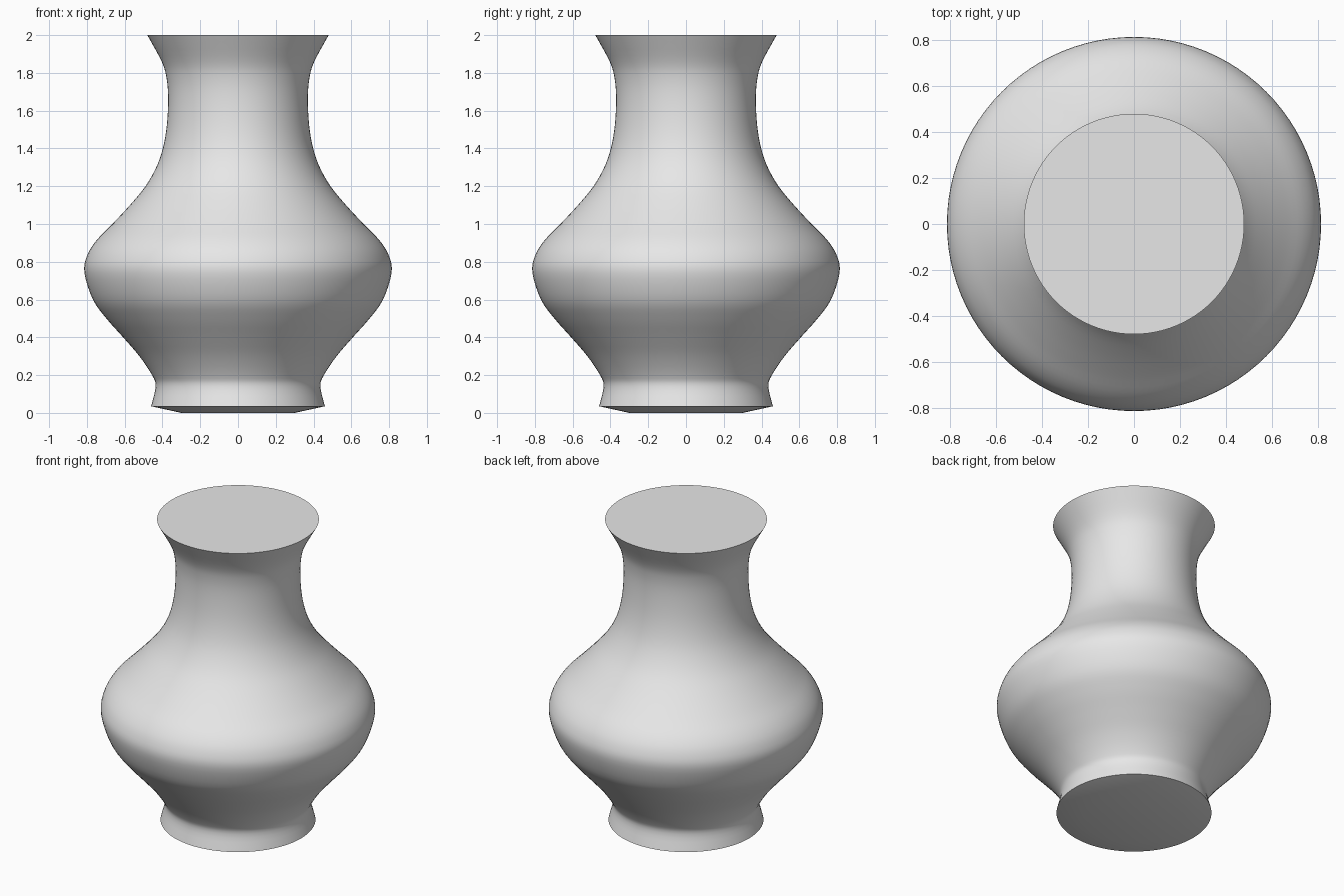
import bpy
import bmesh
import math
from mathutils import Vector

cube = bpy.data.objects.get("Cube")
if cube:
    bpy.data.objects.remove(cube, do_unlink=True)

SIDES = 96
STEPS = 4

# Wall profile from foot to lip, as (radius, height)
WALL = [Vector(p) for p in (
    (0.46, 0.035), (0.436, 0.14), (0.455, 0.2), (0.522, 0.3), (0.608, 0.4),
    (0.697, 0.5), (0.768, 0.6), (0.813, 0.74), (0.8, 0.83), (0.752, 0.91),
    (0.665, 1.0), (0.572, 1.1), (0.49, 1.2), (0.433, 1.3), (0.398, 1.4),
    (0.377, 1.52), (0.37, 1.66), (0.378, 1.77), (0.404, 1.86), (0.48, 2.0))]


def smooth_profile(points, steps):
    """Spline through all the points."""
    ends = [2 * points[0] - points[1]] + points + [2 * points[-1] - points[-2]]
    result = []
    for a, b, c, d in zip(ends, ends[1:], ends[2:], ends[3:]):
        for i in range(steps):
            t = i / steps
            result.append(b + (c - a) * t / 2
                          + (2 * a - 5 * b + 4 * c - d) * t * t / 2
                          + (3 * b - a - 3 * c + d) * t ** 3 / 2)
    return result + [points[-1]]


def material(name, colour):
    mat = bpy.data.materials.new(name)
    mat.use_nodes = True
    mat.diffuse_color = colour
    for node in mat.node_tree.nodes:
        if node.type == 'BSDF_PRINCIPLED':
            node.inputs["Base Color"].default_value = colour
    return mat


# Chamfered base below the foot, then the wall
profile = [Vector((0.3, 0.0))] + smooth_profile(WALL, STEPS)

# Revolve the profile and close both ends
bm = bmesh.new()
rings = []
for r, z in profile:
    rings.append([bm.verts.new((r * math.cos(math.tau * i / SIDES),
                                r * math.sin(math.tau * i / SIDES), z))
                  for i in range(SIDES)])
for low, high in zip(rings, rings[1:]):
    for i in range(SIDES):
        j = (i + 1) % SIDES
        bm.faces.new((low[i], low[j], high[j], high[i]))
bm.faces.new(rings[0][::-1])
bm.faces.new(rings[-1])

mesh = bpy.data.meshes.new("vase_body")
bm.to_mesh(mesh)
bm.free()
vase = bpy.data.objects.new("vase_body", mesh)
bpy.context.collection.objects.link(vase)
mesh.materials.append(material("plain grey", (0.8, 0.8, 0.8, 1.0)))

# Smooth wall with crisp lip and foot edges
bpy.ops.object.select_all(action='DESELECT')
vase.select_set(True)
bpy.context.view_layer.objects.active = vase
bpy.ops.object.shade_smooth_by_angle(angle=math.radians(35))
